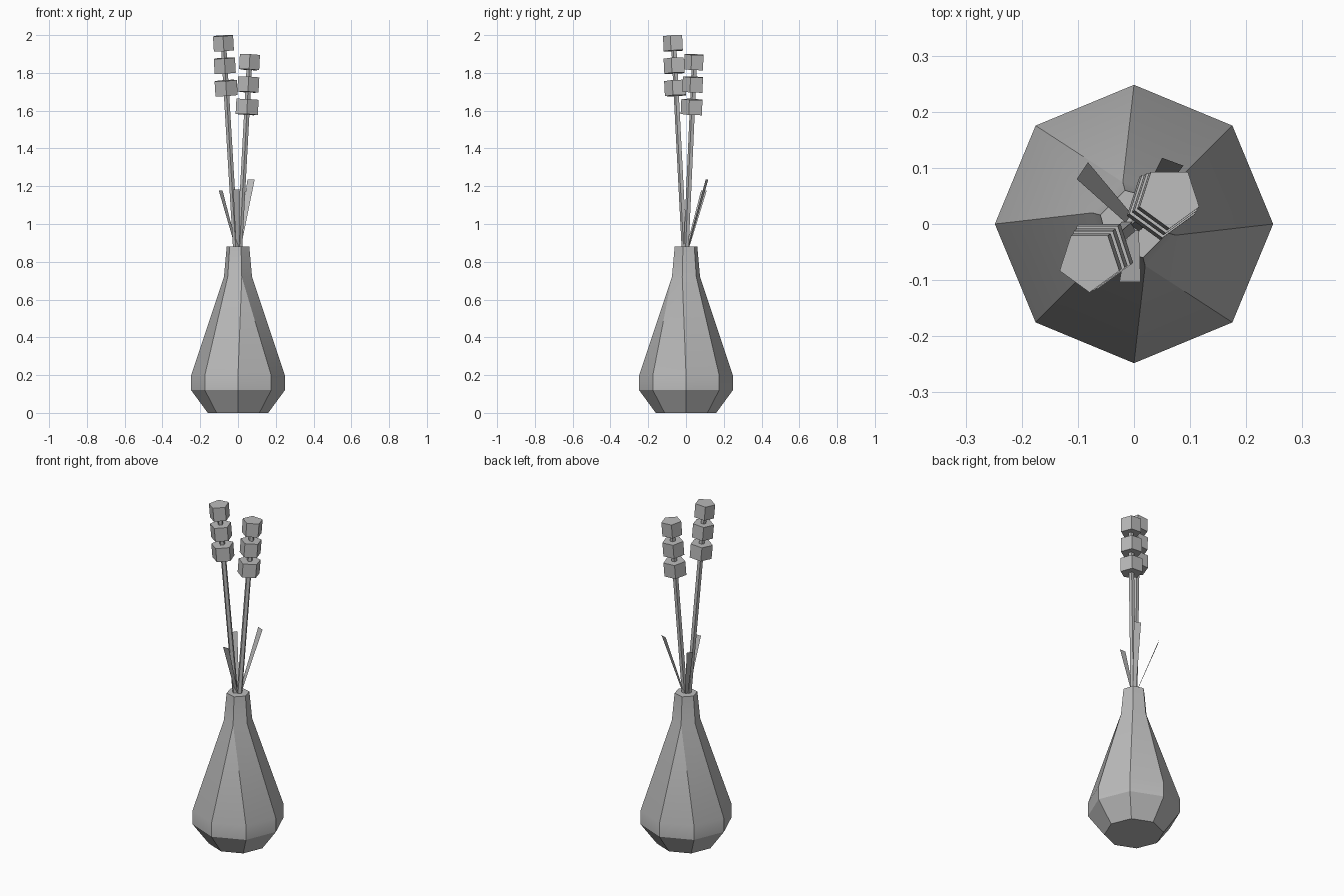
import bpy, bmesh, math
from mathutils import Vector

cube = bpy.data.objects.get("Cube")
if cube:
    bpy.data.objects.remove(cube, do_unlink=True)

grey = bpy.data.materials.new("mid grey")
grey.use_nodes = True
grey.diffuse_color = (0.5, 0.5, 0.5, 1)
grey.node_tree.nodes["Principled BSDF"].inputs["Base Color"].default_value = (0.5, 0.5, 0.5, 1)


def finish(bm, name, smooth=False):
    """Turn a bmesh into a named, coloured object."""
    mesh = bpy.data.meshes.new(name)
    bm.to_mesh(mesh)
    bm.free()
    mesh.materials.append(grey)
    obj = bpy.data.objects.new(name, mesh)
    bpy.context.collection.objects.link(obj)
    if smooth:
        bpy.ops.object.select_all(action='DESELECT')
        obj.select_set(True)
        bpy.context.view_layer.objects.active = obj
        bpy.ops.object.shade_smooth_by_angle(angle=math.radians(30))
    return obj


def ring(bm, sides, radius, z, start=0):
    angles = [math.radians(start + 360 * i / sides) for i in range(sides)]
    return [bm.verts.new((radius * math.cos(a), radius * math.sin(a), z)) for a in angles]


def bridge(bm, low, high, link=None):
    """Join two rings; link maps each low corner to a high corner."""
    n = len(low)
    link = link or list(range(n))
    for i in range(n):
        j = (i + 1) % n
        a, b = high[link[i]], high[link[j]]
        corners = [low[i], low[j], b] + ([a] if a is not b else [])
        bm.faces.new(corners)


def prism(name, start, end, radius, sides, first):
    """Straight prism between two points."""
    start, end = Vector(start), Vector(end)
    axis = (end - start).normalized()
    turn = Vector((0, 0, 1)).rotation_difference(axis)
    bm = bmesh.new()
    low = ring(bm, sides, radius, 0, first)
    high = ring(bm, sides, radius, (end - start).length, first)
    bridge(bm, low, high)
    bm.faces.new(low[::-1])
    bm.faces.new(high)
    for v in bm.verts:
        v.co = start + turn @ v.co
    return finish(bm, name)


# Vase: eight-sided body that narrows into a six-sided neck
bm = bmesh.new()
foot = ring(bm, 8, 0.16, 0)
belly_low = ring(bm, 8, 0.248, 0.12)
belly_high = ring(bm, 8, 0.248, 0.2)
neck_low = ring(bm, 6, 0.077, 0.72, -15)
neck_high = ring(bm, 6, 0.062, 0.88, -15)
bm.faces.new(foot[::-1])
bridge(bm, foot, belly_low)
bridge(bm, belly_low, belly_high)
bridge(bm, belly_high, neck_low, [0, 1, 2, 2, 3, 4, 5, 5])
bridge(bm, neck_low, neck_high)
bm.faces.new(neck_high)
finish(bm, "vase", smooth=True)

# Flower stalks: a thin stem with three five-sided buds, largest at the bottom
stalks = {
    "tall": ((-0.012, -0.008, 0.87), (-0.077, -0.064, 1.957)),
    "short": ((0.008, 0.002, 0.87), (0.061, 0.046, 1.857)),
}
for label, (base, top) in stalks.items():
    base, top = Vector(base), Vector(top)
    axis = (top - base).normalized()
    prism(label + "_stem", base, top, 0.015, 5, -90)
    for i, radius in enumerate((0.056, 0.059, 0.062)):
        middle = top - axis * 0.119 * i
        prism(f"{label}_bud_{i + 1}", middle - axis * 0.04, middle + axis * 0.04, radius, 5, -90)

# Leaves: flat strips that widen towards the tip
leaves = {
    "front_leaf": ((-0.026, -0.103, 1.182), (0.012, -0.103, 1.182)),
    "back_right_leaf": ((-0.082, 0.11, 1.178), (-0.102, 0.08, 1.178)),
    "back_left_leaf": ((0.088, 0.104, 1.235), (0.05, 0.118, 1.235)),
}
for name, tips in leaves.items():
    a, b = Vector(tips[0]), Vector(tips[1])
    middle = (a + b) / 2
    across = (b - a).normalized() * 0.009
    root = Vector((middle.x * 0.08, middle.y * 0.08, 0.87))
    bm = bmesh.new()
    bm.faces.new([bm.verts.new(p) for p in (root - across, root + across, b, a)])
    finish(bm, name)
